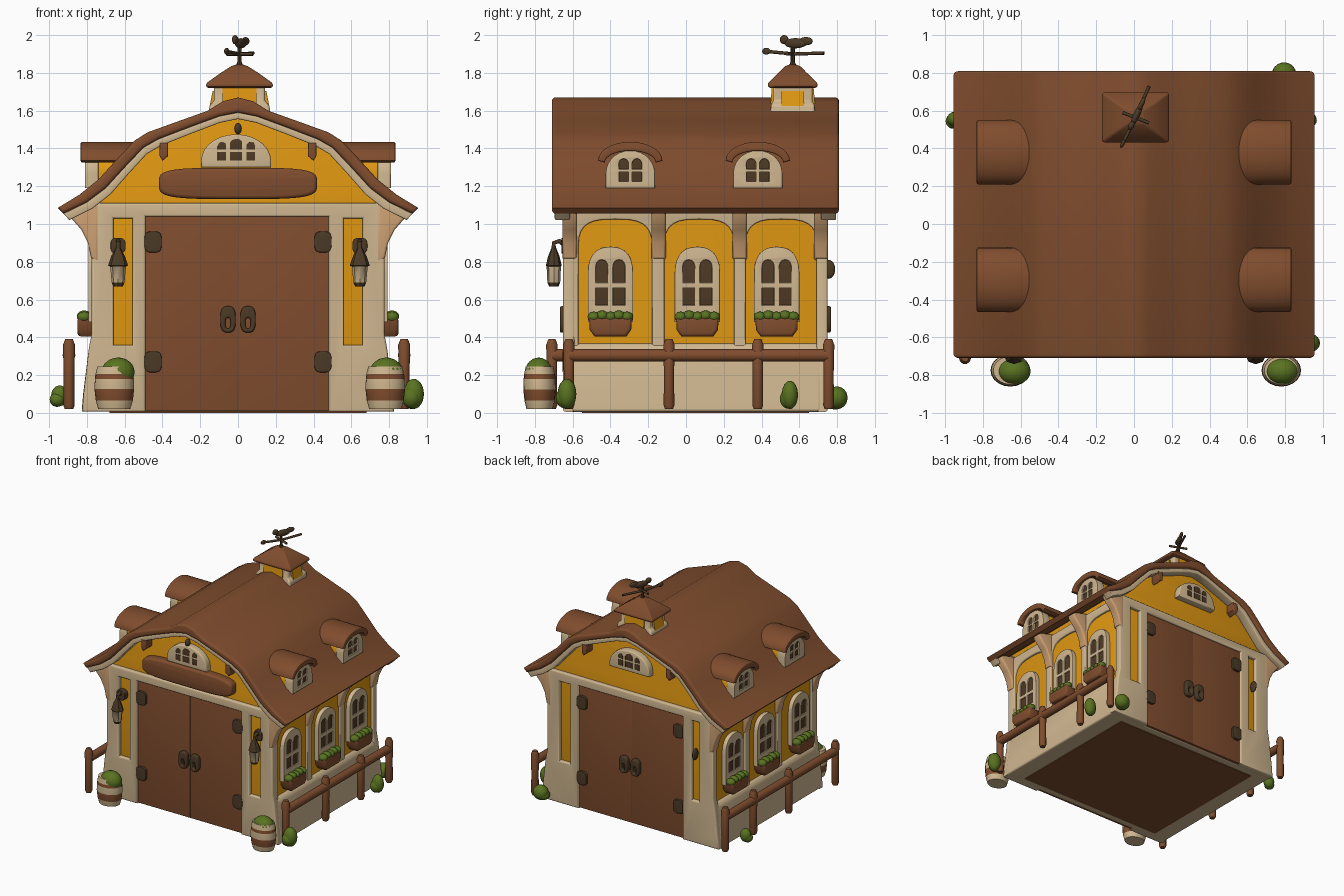
import bpy, bmesh
from math import sin, cos, pi, radians, sqrt
from mathutils import Matrix, Vector

if "Cube" in bpy.data.objects:
    bpy.data.objects.remove(bpy.data.objects["Cube"])


def material(name, r, g, b):
    m = bpy.data.materials.new(name)
    m.use_nodes = True
    m.diffuse_color = (r, g, b, 1)
    m.node_tree.nodes["Principled BSDF"].inputs["Base Color"].default_value = (r, g, b, 1)
    return m


BROWN = material("timber brown", .215, .074, .027)
YELLOW = material("mustard plaster", .75, .315, .006)
CREAM = material("cream stone", .63, .475, .28)
TAN = material("warm tan", .62, .36, .175)
IRON = material("dark iron", .07, .042, .019)
PANE = material("dark pane", .08, .042, .018)
GREEN = material("leaf green", .1, .17, .015)

MID_Y = .05
FACES = {"front": ((1, 0, 0), (0, -1, 0)), "back": ((-1, 0, 0), (0, 1, 0)),
         "left": ((0, 1, 0), (1, 0, 0)), "right": ((0, -1, 0), (-1, 0, 0))}
parts = []


def finish(name, bm, mats):
    bmesh.ops.remove_doubles(bm, verts=bm.verts, dist=.0002)
    bmesh.ops.recalc_face_normals(bm, faces=bm.faces)
    me = bpy.data.meshes.new(name)
    bm.to_mesh(me)
    bm.free()
    for m in mats:
        me.materials.append(m)
    ob = bpy.data.objects.new(name, me)
    bpy.context.scene.collection.objects.link(ob)
    parts.append(ob)
    return ob


def from_curve(name, cu, mat, matrix=Matrix()):
    ob = bpy.data.objects.new(name + "_curve", cu)
    bpy.context.scene.collection.objects.link(ob)
    dg = bpy.context.evaluated_depsgraph_get()
    me = bpy.data.meshes.new_from_object(ob.evaluated_get(dg))
    bm = bmesh.new()
    bm.from_mesh(me)
    bm.transform(matrix)
    bpy.data.objects.remove(ob)
    bpy.data.curves.remove(cu)
    bpy.data.meshes.remove(me)
    return finish(name, bm, [mat])


def plate(name, loops, face, d, t, mat, bev=.012):
    """Outline with holes, laid on one side of the house; d is its outer distance."""
    tan, nor = FACES[face]
    cu = bpy.data.curves.new(name, "CURVE")
    cu.dimensions, cu.fill_mode = "2D", "BOTH"
    cu.extrude, cu.bevel_depth, cu.offset, cu.bevel_resolution = t / 2 - bev, bev, -bev, 2
    for loop in loops:
        s = cu.splines.new("POLY")
        s.points.add(len(loop) - 1)
        for p, (u, v) in zip(s.points, loop):
            p.co = (u * sum(tan), v, 0, 1)
        s.use_cyclic_u = True
    m = Matrix((tan, (0, 0, 1), nor)).transposed().to_4x4()
    m.translation = Vector(nor) * (d - t / 2)
    return from_curve(name, cu, mat, m)


def tube(name, pts, r, mat):
    cu = bpy.data.curves.new(name, "CURVE")
    cu.dimensions, cu.bevel_depth, cu.use_fill_caps = "3D", r, True
    s = cu.splines.new("POLY")
    s.points.add(len(pts) - 1)
    for p, co in zip(s.points, pts):
        p.co = (*co, 1)
    return from_curve(name, cu, mat)


def loft(name, rings, x, y, mats, n=16, bands=None, bevel=0):
    """Stack of (rx, ry, z) rings; four sides give a rectangle of those half sizes."""
    k, turn = (sqrt(2), pi / 4) if n == 4 else (1, 0)
    bm = bmesh.new()
    rows = [[bm.verts.new((x + rx * k * cos(turn + 2 * pi * i / n),
                           y + ry * k * sin(turn + 2 * pi * i / n), z)) for i in range(n)]
            for rx, ry, z in rings]
    for j, (a, b) in enumerate(zip(rows, rows[1:])):
        for i in range(n):
            f = bm.faces.new((a[i], a[(i + 1) % n], b[(i + 1) % n], b[i]))
            f.material_index = bands[j] if bands else 0
    bm.faces.new(rows[0])
    bm.faces.new(rows[-1])
    ob = finish(name, bm, mats)
    if bevel:
        mod = ob.modifiers.new("soft edges", "BEVEL")
        mod.width, mod.segments = bevel, 3
    return ob


def blob(name, loc, size, mat, turn=0):
    bm = bmesh.new()
    m = Matrix.LocRotScale(Vector(loc), Matrix.Rotation(turn, 3, "Z"), Vector(size))
    bmesh.ops.create_icosphere(bm, subdivisions=3, radius=1, matrix=m)
    return finish(name, bm, [mat])


def rect(a, b, c, d):
    return [(a, c), (b, c), (b, d), (a, d)]


def arch(c, w, z0, z1, rise, p=1.0, n=14):
    top = [(cos(pi * i / n), sin(pi * i / n)) for i in range(n + 1)]
    return [(c - w / 2, z0), (c + w / 2, z0)] + [
        (c + w / 2 * abs(a) ** p * (1 if a > 0 else -1), z1 - rise + rise * abs(b) ** p) for a, b in top]


def rounded(c, z, hw, hh, p=.4, n=32):
    f = lambda v: abs(v) ** p * (1 if v > 0 else -1)
    return [(c + hw * f(cos(2 * pi * (i + .5) / n)), z + hh * f(sin(2 * pi * (i + .5) / n))) for i in range(n)]


def mirror(half):
    return half + [(-x, z) for x, z in reversed(half) if x > 0]


# Gambrel roof, house core and plinth
UP = [(.955, 1.085), (.84, 1.155), (.74, 1.235), (.64, 1.345), (.55, 1.44), (.48, 1.485),
      (.3, 1.55), (.16, 1.6), (.08, 1.65), (0, 1.67)]
LOW = [(.925, 1.055), (.8, 1.115), (.7, 1.19), (.6, 1.3), (.5, 1.405), (.42, 1.45),
       (.25, 1.515), (.1, 1.57), (0, 1.59)]
plate("roof", [mirror(UP) + mirror(LOW)[::-1]], "front", .71, 1.52, BROWN, .018)
core = [(.757, .3), (.757, 1.15)] + [(x, z + .012) for x, z in LOW[2:]]
plate("house_core", [mirror(core)], "front", .618, 1.336, YELLOW, .01)
loft("plinth", [(.828, .666, .006), (.82, .666, .1), (.79, .666, .34), (.765, .655, .37)],
     0, MID_Y, [CREAM], 4, bevel=.015)
loft("floor", [(.68, .6, 0), (.68, .6, .03)], 0, MID_Y, [BROWN], 4)

# Gable ends: frame, doors, trim, window
for face, o, edge in (("front", 0, (-.66, -.56)), ("back", .1, (-.645, -.575))):
    frame = [(-.826, .006), (-.49, .006), (-.49, 1.04), (.48, 1.04), (.48, .006), (.826, .006),
             (.818, .1), (.79, .34), (.775, .42), (.775, 1.11), (-.775, 1.11), (-.775, .42),
             (-.79, .34), (-.818, .1)]
    strips = [rect(*edge, .36, 1.03), rect(.56, .66, .36, 1.03)]
    plate(face + "_frame", [frame] + strips, face, .65 + o, .06, CREAM, .012)
    for side, a, b in (("right", -.495, -.003), ("left", -.003, .485)):
        plate(f"{face}_{side}_door", [rect(a, b, .01, 1.045)], face, .632 + o, .05, BROWN, .002)
    low = mirror(LOW)
    plate(face + "_gable_trim", [low + [(x * .965, z - .034) for x, z in low[::-1]]],
          face, .695 + o, .08, CREAM, .008)
    for s in (-1, 1):
        rafter = [(s * .37, 1.43), (s * .37, 1.36), (s * .4, 1.335), (s * .415, 1.36), (s * .415, 1.43)]
        plate(face + "_rafter_end", [rafter], face, .7 + o, .09, BROWN, .008)
        for z in (.27, .905):
            plate(face + "_hinge", [rounded(s * .45, z, .046, .056, .6)], face, .653 + o, .03, IRON, .004)
        plate(face + "_door_handle", [rounded(s * .053, .495, .041, .07, .7), rounded(s * .053, .475, .014, .028, .8)],
              face, .668 + o, .045, IRON, .01)
    plate(face + "_gable_window", [arch(-.01, .37, 1.3, 1.475, .14)], face, .675 + o, .07, CREAM, .01)
    # Three columns of small panes lie on the frame
    for u, w, top in ((-.085, .045, 1.435), (-.01, .065, 1.45), (.068, .045, 1.435)):
        plate(face + "_gable_pane_low", [rect(u - w / 2, u + w / 2, 1.335, 1.382)], face, .678 + o, .008, PANE, .001)
        plate(face + "_gable_pane_high", [arch(u, w, 1.395, top, .025)], face, .678 + o, .008, PANE, .001)
plate("sign_board", [rounded(0, 1.215, .42, .083, .5)], "front", .69, .08, BROWN, .02)
blob("ridge_ornament", (0, -.67, 1.505), (.02, .025, .03), IRON)

# Long sides: frame, windows, flower boxes, brackets, dormers, fence
POST_Y = (-.615, -.145, .285, .715)
for side, s in (("left", 1), ("right", -1)):
    bays = [arch(c, w, .345, 1.025, .16, .65) for c, w in ((-.375, .39), (.07, .37), (.505, .38))]
    plate(side + "_frame", [rect(-.645, .745, .3, 1.1)] + bays, side, .775, .06, CREAM, .008)
    for y in POST_Y:
        prof = [(.74, .8), (.778, .82), (.795, .9), (.83, .97), (.9, 1.05), (.9, 1.08), (.74, 1.12)]
        plate(side + "_eave_bracket", [[(s * u, v) for u, v in prof]], "front", .038 - y, .076, TAN)
    for c in (-.4, .06, .48):
        panes = [rect(c + a, c + a + .065, .57, .66) for a in (-.078, .013)]
        panes += [arch(c + a, .065, .69, .81, .05, .8) for a in (-.0455, .0455)]
        plate(side + "_window_frame", [arch(c, .24, .48, .88, .14, .85)] + panes, side, .792, .06, CREAM, .004)
        plate(side + "_window_panes", [rect(c - .09, c + .09, .55, .82)], side, .782, .03, PANE, .002)
        box = [(c - .085, .405), (c + .085, .405), (c + .11, .44), (c + .112, .505), (c - .112, .505), (c - .11, .44)]
        plate(side + "_flower_box", [box], side, .85, .1, BROWN, .018)
        for i in range(5):
            blob(side + "_flower_leaves", (s * .815, c - .088 + i * .044, .508 + .006 * (i % 2)), (.038, .033, .028), GREEN)
    for c in (-.295, .38):
        panes = [rect(c + a, c + a + .05, 1.225, 1.275) for a in (-.06, .01)]
        panes += [arch(c + a, .05, 1.29, 1.345, .025) for a in (-.035, .035)]
        plate(side + "_dormer_window", [arch(c, .26, 1.19, 1.39, .12)] + panes, side, .81, .07, CREAM, .003)
        plate(side + "_dormer_panes", [rect(c - .075, c + .075, 1.215, 1.35)], side, .798, .02, PANE, .002)
        plate(side + "_dormer_body", [arch(c, .25, 1.15, 1.38, .11)], side, .76, .25, YELLOW)
        arc = [(cos(pi * i / 16), sin(pi * i / 16)) for i in range(17)]
        hood = [(c + .17 * a, 1.335 + .1 * b) for a, b in arc] + [(c + .135 * a, 1.325 + .062 * b) for a, b in arc[::-1]]
        plate(side + "_dormer_roof", [hood], side, .833, .33, BROWN, .008)
    x = .88 if s > 0 else -.895
    ends = (-.62 if s > 0 else -.71, -.09, .38, .755)
    for y in ends:
        loft(side + "_fence_post", [(.022, .022, .02), (.03, .03, .04), (.028, .028, .2), (.032, .032, .36), (.02, .02, .39)],
             x, y, [BROWN], 10)
    tube(side + "_fence_rail", [(x, y, .305) for y in ends], .034, BROWN)

# Cupola with weather vane
CX, CY = .008, .565
loft("cupola_base", [(.168, .12, 1.56), (.158, .115, 1.63), (.135, .105, 1.65), (.135, .105, 1.75)],
     CX, CY, [CREAM], 4, bevel=.012)
loft("cupola_panels_across", [(.158, .06, 1.625), (.142, .06, 1.705)], CX, CY, [YELLOW], 4)
loft("cupola_panels_along", [(.09, .118, 1.63), (.09, .111, 1.72)], CX, CY, [YELLOW], 4)
loft("cupola_roof", [(.17, .125, 1.72), (.18, .135, 1.735), (.17, .127, 1.75), (.1, .075, 1.8),
                     (.045, .04, 1.835), (.015, .015, 1.845)], CX, CY, [BROWN], 4, bevel=.01)
loft("vane_rod", [(.022, .022, 1.83), (.011, .011, 1.86), (.011, .011, 1.94)], CX, CY, [IRON], 8)
tube("vane_arrow", [(-.065, .415, 1.915), (.01, .57, 1.9), (.08, .73, 1.905)], .009, IRON)
tube("vane_cross", [(-.06, .59, 1.9), (.08, .535, 1.9)], .009, IRON)
TURN = radians(-25)
blob("vane_body", (.015, .58, 1.957), (.018, .065, .027), IRON, TURN)
blob("vane_tail", (.04, .635, 1.968), (.013, .04, .022), IRON, TURN)
blob("vane_head", (-.015, .52, 1.976), (.015, .025, .024), IRON, TURN)
blob("vane_arrow_head", (-.06, .425, 1.915), (.01, .024, .018), IRON, TURN)

# Lanterns
for x in (-.635, .645):
    tube("lantern_arm", [(x, -.62, .86), (x, -.67, .91), (x, -.7, .9), (x, -.7, .86)], .012, IRON)
    plate("lantern_mount", [rounded(x, .885, .04, .042, .7)], "front", .66, .05, IRON, .005)
    loft("lantern", [(.025, .025, .67), (.032, .032, .685), (.034, .034, .69), (.042, .038, .775), (.053, .042, .78),
                     (.036, .03, .83), (.01, .01, .88)], x, -.7, [IRON, CREAM], 8, (0, 0, 1, 0, 0, 0))
blob("back_lantern_arm", (-.615, .755, .76), (.016, .035, .05), IRON)

# Planter barrels and bushes
for x, leaf_x in ((-.655, -.635), (.78, .785)):
    rings = [(.085, .02), (.098, .065), (.105, .125), (.103, .18), (.1, .205), (.09, .245)]
    loft("barrel", [(r, r * .82, z) for r, z in rings], x, -.775, [CREAM, BROWN], 20, (0, 1, 0, 1, 0))
    blob("barrel_plant", (leaf_x, -.78, .215), (.088, .072, .078), GREEN)
for x, y, z, r, h in ((.93, -.63, .1, .055, .08), (.92, .55, .095, .048, .075), (-.945, .555, .09, .045, .055),
                      (.795, .8, .08, .062, .06)):
    blob("bush", (x, y, z), (r, r * .9, h), GREEN)
    blob("bush_clump", (x - .012, y - .01, z - .02), (r * .9, r * .9, h * .7), GREEN)

# Smooth shading with crisp edges
bpy.ops.object.select_all(action="DESELECT")
for ob in parts:
    ob.select_set(True)
bpy.context.view_layer.objects.active = parts[0]
bpy.ops.object.shade_smooth_by_angle(angle=radians(40))
